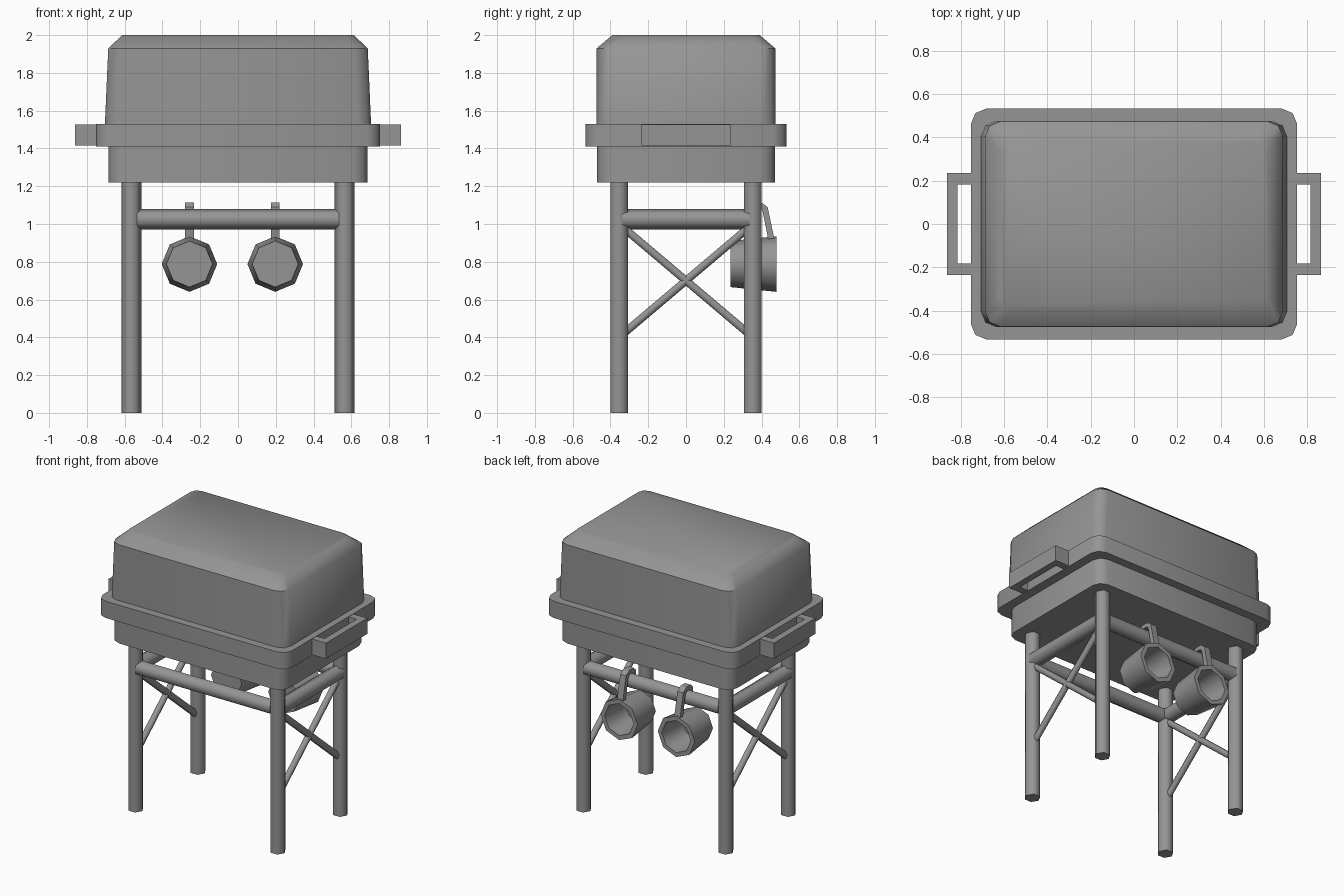
import bpy, bmesh, math
from mathutils import Vector

if "Cube" in bpy.data.objects:
    bpy.data.objects.remove(bpy.data.objects["Cube"])

# dark grey paint
paint = bpy.data.materials.new("dark_grey")
paint.diffuse_color = (0.3, 0.3, 0.3, 1)
paint.use_nodes = True
paint.node_tree.nodes["Principled BSDF"].inputs["Base Color"].default_value = paint.diffuse_color


def finish(name, bm, angle=None):
    bmesh.ops.recalc_face_normals(bm, faces=bm.faces)
    me = bpy.data.meshes.new(name)
    bm.to_mesh(me)
    bm.free()
    me.materials.append(paint)
    ob = bpy.data.objects.new(name, me)
    bpy.context.collection.objects.link(ob)
    if angle:
        bpy.ops.object.select_all(action='DESELECT')
        ob.select_set(True)
        bpy.context.view_layer.objects.active = ob
        bpy.ops.object.shade_smooth_by_angle(angle=math.radians(angle))
    return ob


def loft(name, rings, angle=None):
    """Skin equal-length point rings and cap both ends."""
    bm = bmesh.new()
    vs = [[bm.verts.new(p) for p in r] for r in rings]
    n = len(vs[0])
    for a, b in zip(vs, vs[1:]):
        for i in range(n):
            j = (i + 1) % n
            bm.faces.new((a[i], a[j], b[j], b[i]))
    bm.faces.new(vs[0])
    bm.faces.new(vs[-1])
    return finish(name, bm, angle)


def rounded(hx, hy, r, z):
    """Rectangle ring with two-segment rounded corners."""
    pts = []
    for k, (sx, sy) in enumerate(((1, 1), (-1, 1), (-1, -1), (1, -1))):
        for s in range(3):
            a = math.radians(90 * k + 45 * s)
            pts.append((sx * (hx - r) + r * math.cos(a), sy * (hy - r) + r * math.sin(a), z))
    return pts


def rod(name, p, q, r, sides=6):
    """Smooth prism between two points; corners point up, or along x for legs and braces."""
    p, q = Vector(p), Vector(q)
    d = (q - p).normalized()
    u = Vector((0, 0, 1)) if max(abs(d.x), abs(d.y)) > 0.9 else Vector((1, 0, 0))
    w = d.cross(u)
    ang = [2 * math.pi * i / sides for i in range(sides)]
    return loft(name, [[c + r * (u * math.cos(a) + w * math.sin(a)) for a in ang] for c in (p, q)], 65)


def strap(name, pts, width, axis):
    """Extrude a closed 2D outline: axis 'z' (points x,y) or 'x' (points y,z)."""
    make = (lambda p, t: (p[0], p[1], t)) if axis == 'z' else (lambda p, t: (t, p[0], p[1]))
    return loft(name, [[make(p, t) for p in pts] for t in width])


# grill box, rim and domed lid
loft("fire_box", [rounded(0.685, 0.47, 0.07, z) for z in (1.22, 1.41)], 60)
loft("rim", [rounded(0.752, 0.532, 0.07, z) for z in (1.41, 1.53)], 60)
loft("lid", [rounded(0.705, 0.475, 0.07, 1.52), rounded(0.687, 0.473, 0.07, 1.93),
             rounded(0.613, 0.39, 0.05, 2.0)], 45)

# U-shaped carry handles
for s, side in ((-1, "left"), (1, "right")):
    u = [(0.74, -0.235), (0.863, -0.235), (0.863, 0.235), (0.74, 0.235),
         (0.74, 0.182), (0.815, 0.182), (0.815, -0.182), (0.74, -0.182)]
    strap(side + "_handle", [(s * x, y) for x, y in u], (1.415, 1.528), 'z')

# legs, rails and side cross braces
LX, LY = 0.565, 0.354
for s, side in ((-1, "left"), (1, "right")):
    for t, end in ((-1, "front"), (1, "back")):
        rod(f"{end}_{side}_leg", (s * LX, t * LY, 0), (s * LX, t * LY, 1.23), 0.053)
        rod(f"{side}_brace_{end}", (s * LX, -t * 0.325, 0.425), (s * LX, t * 0.325, 0.975), 0.024)
    rod(side + "_rail", (s * LX, -0.335, 1.025), (s * LX, 0.335, 1.025), 0.054)
for t, end in ((-1, "front"), (1, "back")):
    rod(end + "_rail", (-0.535, t * LY, 1.025), (0.535, t * LY, 1.025), 0.054)

# mugs hooked on the back rail, mouths facing back
for cx, side in ((-0.257, "left"), (0.197, "right")):
    prof = [(0.122, 0.235), (0.147, 0.478), (0.115, 0.478), (0.095, 0.27)]
    loft(side + "_mug", [[(cx + r * math.cos(k * math.pi / 4), y, 0.788 + r * math.sin(k * math.pi / 4))
                          for k in range(8)] for r, y in prof], 50)
    outer = [(0.468, 0.92), (0.432, 1.09), (0.395, 1.115), (0.345, 1.115), (0.318, 1.09), (0.318, 1.04)]
    inner = [(0.35, 1.04), (0.35, 1.075), (0.36, 1.085), (0.39, 1.085), (0.405, 1.07), (0.435, 0.92)]
    strap(side + "_mug_handle", outer + inner, (cx - 0.023, cx + 0.023), 'x')
